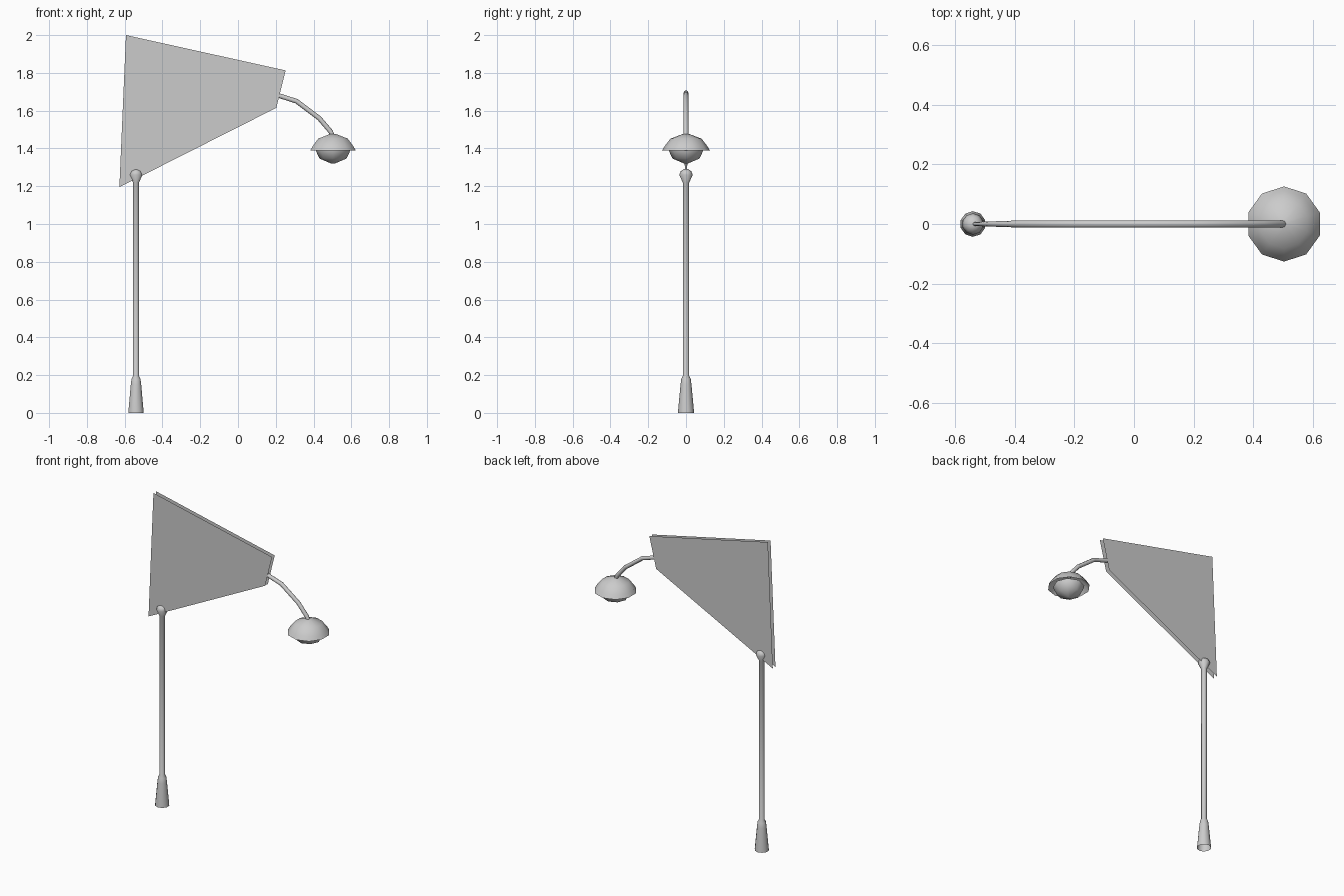
import bpy, math
from mathutils import Vector

if "Cube" in bpy.data.objects:
    bpy.data.objects.remove(bpy.data.objects["Cube"])


def add_mesh(name, verts, faces, smooth=None):
    me = bpy.data.meshes.new(name)
    me.from_pydata(verts, [], faces)
    me.update()
    ob = bpy.data.objects.new(name, me)
    bpy.context.collection.objects.link(ob)
    if smooth:
        bpy.ops.object.select_all(action='DESELECT')
        ob.select_set(True)
        bpy.context.view_layer.objects.active = ob
        bpy.ops.object.shade_smooth_by_angle(angle=math.radians(smooth))
    return ob


def loft(name, rings, sides, cap_end=True, smooth=50):
    """Skin a list of vertex rings with quads."""
    verts = [v for ring in rings for v in ring]
    faces = []
    for r in range(len(rings) - 1):
        for i in range(sides):
            j = (i + 1) % sides
            a, b = r * sides, (r + 1) * sides
            faces.append((a + i, a + j, b + j, b + i))
    if cap_end:
        faces.append(tuple(range((len(rings) - 1) * sides, len(rings) * sides)))
    return add_mesh(name, verts, faces, smooth)


def lathe(name, x, profile, sides, start=0.0, cap_end=True):
    rings = []
    for r, z in profile:
        rings.append([(x + r * math.cos(start + math.tau * i / sides),
                       r * math.sin(start + math.tau * i / sides), z)
                      for i in range(sides)])
    return loft(name, rings, sides, cap_end)


def tube(name, path, radii, sides):
    """Sweep a round section along a path lying in the xz plane."""
    pts = [Vector((x, 0, z)) for x, z in path]
    rings = []
    for k, p in enumerate(pts):
        t = (pts[min(k + 1, len(pts) - 1)] - pts[max(k - 1, 0)]).normalized()
        n = Vector((-t.z, 0, t.x))
        rings.append([p + radii[k] * (n * math.cos(a) - Vector((0, 1, 0)) * math.sin(a))
                      for a in (math.tau * i / sides for i in range(sides))])
    return loft(name, rings, sides)


POLE_X, LAMP_X = -0.54, 0.503

# Pole with flared foot and finial
lathe("pole", POLE_X,
      [(0.043, 0), (0.029, 0.15), (0.025, 0.18), (0.017, 0.195), (0.017, 1.22),
       (0.036, 1.26), (0.028, 1.28), (0.012, 1.29)], 10, math.pi / 2)

# Curved arm, mostly hidden between the bracket panels
path = [(-0.54, 1.27), (-0.50, 1.40), (-0.38, 1.54), (-0.20, 1.65), (0.0, 1.695),
        (0.20, 1.685), (0.31, 1.65), (0.43, 1.56), (0.49, 1.49), (0.503, 1.46)]
tube("arm", path, [0.006, 0.008, 0.012] + [0.0125] * 7, 8)

# Pair of flat bracket panels
outline = [(-0.628, 1.195), (0.203, 1.615), (0.252, 1.813), (-0.593, 2.0)]
for name, y in (("front_panel", -0.0135), ("back_panel", 0.0135)):
    order = outline if y < 0 else outline[::-1]
    add_mesh(name, [(x, y, z) for x, z in order], [(0, 1, 2, 3)])

# Hollow lamp shade
lathe("lamp_shade", LAMP_X,
      [(0.126, 1.39), (0.112, 1.414), (0.082, 1.452), (0.015, 1.477)], 10, math.pi / 2)

# Glass bowl under the shade
lathe("lamp_bowl", LAMP_X,
      [(0.092, 1.40), (0.091, 1.388), (0.072, 1.347), (0.01, 1.32)], 8)
